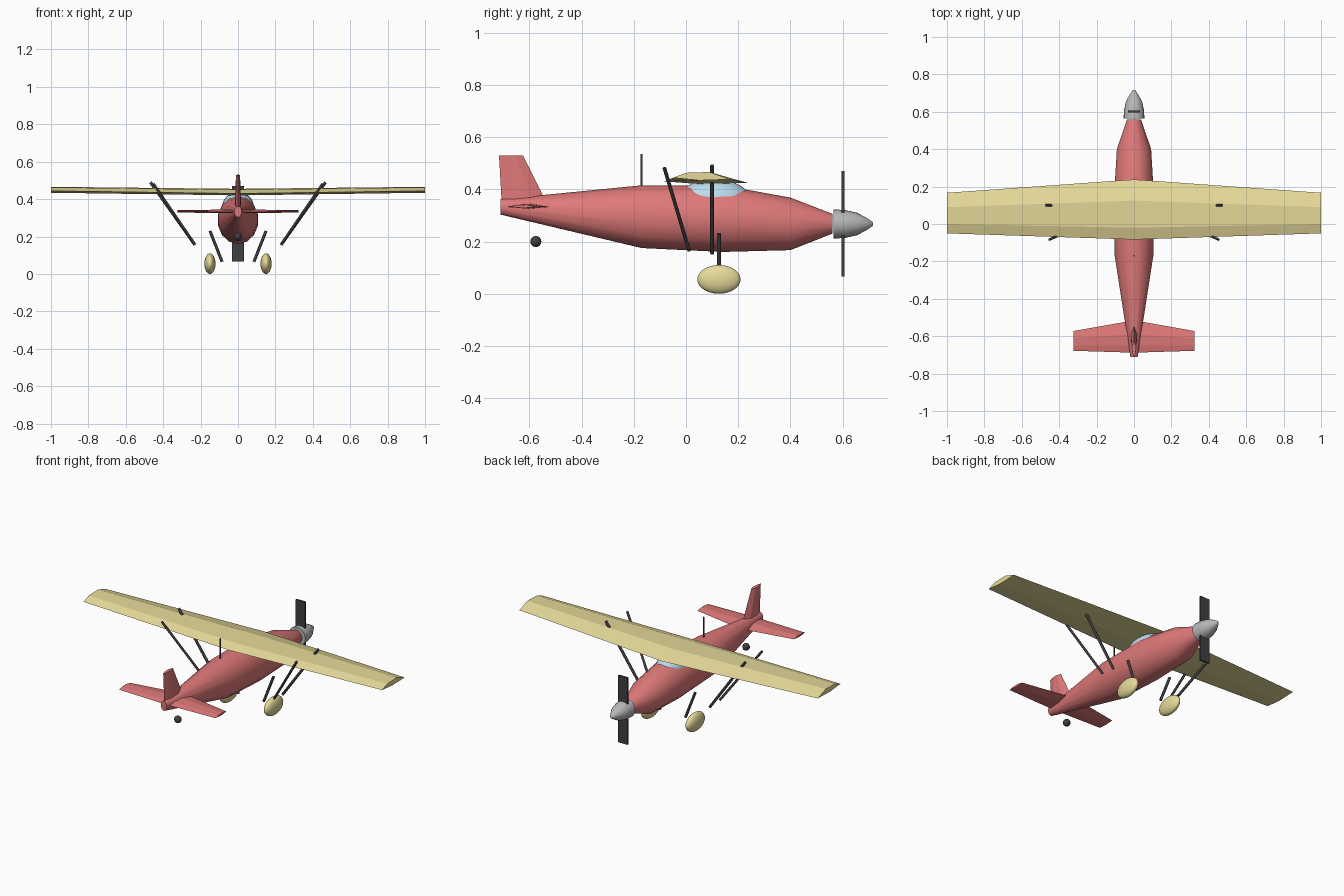
import bpy, bmesh, math
from mathutils import Vector

if "Cube" in bpy.data.objects:
    bpy.data.objects.remove(bpy.data.objects["Cube"])


def material(name, rgb):
    m = bpy.data.materials.new(name)
    m.diffuse_color = (*rgb, 1)
    m.use_nodes = True
    m.node_tree.nodes["Principled BSDF"].inputs["Base Color"].default_value = m.diffuse_color
    return m


RED = material("red_paint", (0.74, 0.19, 0.19))
CREAM = material("cream_paint", (0.79, 0.70, 0.32))
DARK = material("dark_metal", (0.05, 0.05, 0.055))
SILVER = material("silver", (0.48, 0.48, 0.48))
GLASS = material("glass", (0.5, 0.72, 0.85))


def finish(ob, name, mat, smooth=None):
    ob.name = name
    ob.data.materials.append(mat)
    if smooth:
        bpy.ops.object.select_all(action='DESELECT')
        ob.select_set(True)
        bpy.context.view_layer.objects.active = ob
        bpy.ops.object.shade_smooth_by_angle(angle=math.radians(smooth))
    return ob


def loft(name, rings, mat, smooth=None):
    """Skin a list of equal-length point rings and cap both ends."""
    bm = bmesh.new()
    vs = [[bm.verts.new(p) for p in r] for r in rings]
    n = len(vs[0])
    for a, b in zip(vs, vs[1:]):
        for i in range(n):
            j = (i + 1) % n
            bm.faces.new((a[i], a[j], b[j], b[i]))
    bm.faces.new(vs[0])
    bm.faces.new(vs[-1])
    bmesh.ops.recalc_face_normals(bm, faces=bm.faces)
    me = bpy.data.meshes.new(name)
    bm.to_mesh(me)
    bm.free()
    ob = bpy.data.objects.new(name, me)
    bpy.context.collection.objects.link(ob)
    return finish(ob, name, mat, smooth)


def oval(y, zc, rx, rz, n):
    return [(rx * math.sin(2 * math.pi * i / n), y, zc + rz * math.cos(2 * math.pi * i / n))
            for i in range(n)]


def rod(name, a, b, r, mat=DARK):
    a, b = Vector(a), Vector(b)
    bpy.ops.mesh.primitive_cylinder_add(vertices=10, radius=r, depth=(b - a).length,
                                        location=(a + b) / 2)
    ob = bpy.context.object
    ob.rotation_euler = (b - a).to_track_quat('Z', 'Y').to_euler()
    return finish(ob, name, mat, 40)


def ellipsoid(name, loc, radii, mat):
    bpy.ops.mesh.primitive_uv_sphere_add(segments=24, ring_count=14, radius=1, location=loc)
    ob = bpy.context.object
    ob.scale = radii
    return finish(ob, name, mat, 40)


# Fuselage: y, bottom z, top z, half width
body = [(-0.71, 0.303, 0.362, 0.02), (-0.17, 0.175, 0.415, 0.106), (0.14, 0.16, 0.415, 0.11),
        (0.40, 0.167, 0.368, 0.094), (0.56, 0.23, 0.306, 0.038)]
loft("fuselage", [oval(y, (b + t) / 2, w, (t - b) / 2, 14) for y, b, t, w in body], RED, 35)

# Spinner and propeller
nose = [(0.565, 0.056), (0.61, 0.053), (0.655, 0.043), (0.69, 0.024), (0.713, 0.009), (0.716, 0.003)]
loft("spinner", [oval(y, 0.267, r, r, 20) for y, r in nose], SILVER, 35)
bpy.ops.mesh.primitive_cube_add(size=1, location=(0, 0.601, 0.268))
bpy.context.object.scale = (0.062, 0.011, 0.405)
finish(bpy.context.object, "propeller_blades", DARK)

# Main wing, tapered with slight dihedral
root = [(0.238, 0.424), (0.125, 0.455), (-0.02, 0.45), (-0.083, 0.43), (0.05, 0.42)]
tip = [(0.167, 0.438), (0.09, 0.466), (0.0, 0.463), (-0.05, 0.444), (0.05, 0.434)]
loft("main_wing", [[(x, y, z) for y, z in s] for x, s in ((-1, tip), (0, root), (1, tip))], CREAM)

# Tailplane
root = [(-0.515, 0.332), (-0.59, 0.345), (-0.65, 0.341), (-0.688, 0.332), (-0.60, 0.325)]
tip = [(-0.572, 0.333), (-0.61, 0.341), (-0.65, 0.339), (-0.678, 0.333), (-0.62, 0.328)]
loft("tailplane", [[(x, y, z) for y, z in s] for x, s in ((-0.323, tip), (0, root), (0.323, tip))], RED)


# Tail fin
def fin_ring(z, lead, trail, t):
    a, b = lead + 0.3 * (trail - lead), lead + 0.7 * (trail - lead)
    return [(0, lead, z), (t, a, z), (t * 0.8, b, z), (0, trail, z), (-t * 0.8, b, z), (-t, a, z)]


loft("tail_fin", [fin_ring(0.325, -0.522, -0.704, 0.018), fin_ring(0.53, -0.624, -0.716, 0.011)], RED)

# Canopy glass, aerial and tail wheel
ellipsoid("canopy", (0, 0.108, 0.358), (0.085, 0.14, 0.08), GLASS)
rod("aerial", (0, -0.17, 0.40), (0, -0.17, 0.535), 0.004)
ellipsoid("tail_wheel", (0, -0.575, 0.2), (0.021, 0.021, 0.021), DARK)

# Paired wing struts, landing legs and wheel covers
for side, s in (("left", -1), ("right", 1)):
    rod(side + "_front_strut", (s * 0.23, 0.10, 0.155), (s * 0.468, 0.10, 0.49), 0.008)
    rod(side + "_rear_strut", (s * 0.235, 0.012, 0.165), (s * 0.452, -0.083, 0.482), 0.007)
    rod(side + "_landing_leg", (s * 0.15, 0.126, 0.23), (s * 0.085, 0.126, 0.065), 0.008)
    ellipsoid(side + "_wheel_cover", (s * 0.15, 0.126, 0.055), (0.03, 0.083, 0.055), CREAM)
